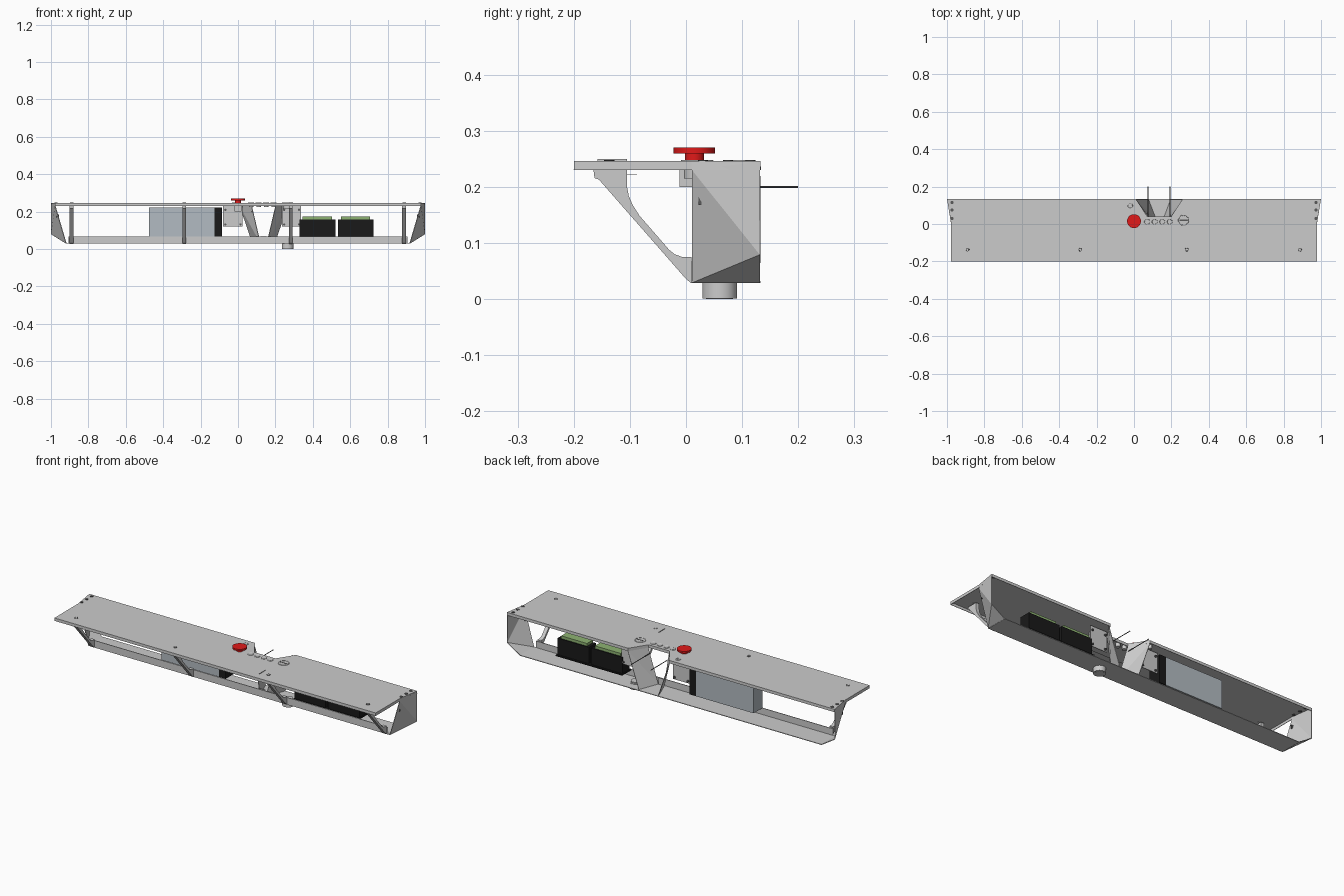
import bpy, bmesh, math
from mathutils import Vector

if "Cube" in bpy.data.objects:
    bpy.data.objects.remove(bpy.data.objects["Cube"])


def mat(name, rgb):
    m = bpy.data.materials.new(name)
    m.diffuse_color = (*rgb, 1)
    m.use_nodes = True
    m.node_tree.nodes["Principled BSDF"].inputs["Base Color"].default_value = m.diffuse_color
    return m


RED = mat("red", (0.75, 0.01, 0.01))
BLACK = mat("black", (0.01, 0.01, 0.01))
GREEN = mat("green", (0.27, 0.45, 0.17))
BLUE = mat("blue_grey", (0.45, 0.5, 0.54))
PALE = mat("pale", (0.75, 0.75, 0.75))
DARK = mat("dark", (0.1, 0.1, 0.1))


def mesh(name, verts, faces, material=None, thick=0):
    me = bpy.data.meshes.new(name)
    me.from_pydata(verts, [], faces)
    bm = bmesh.new()
    bm.from_mesh(me)
    bmesh.ops.recalc_face_normals(bm, faces=bm.faces)
    bm.to_mesh(me)
    bm.free()
    ob = bpy.data.objects.new(name, me)
    bpy.context.collection.objects.link(ob)
    if material:
        me.materials.append(material)
    if thick:
        s = ob.modifiers.new("sheet", 'SOLIDIFY')
        s.thickness, s.offset = thick, 0
    return ob


def box(name, x, y, z, material=None):
    v = [(a, b, c) for a in x for b in y for c in z]
    f = [(0, 1, 3, 2), (4, 6, 7, 5), (0, 4, 5, 1), (2, 3, 7, 6), (0, 2, 6, 4), (1, 5, 7, 3)]
    return mesh(name, v, f, material)


def cyl(name, p, q, r, material=None, n=32):
    p, q = Vector(p), Vector(q)
    bpy.ops.mesh.primitive_cylinder_add(vertices=n, radius=r, depth=(q - p).length, location=(p + q) / 2)
    ob = bpy.context.object
    ob.name = name
    ob.rotation_euler = (q - p).to_track_quat('Z', 'Y').to_euler()
    bpy.ops.object.shade_smooth_by_angle()
    if material:
        ob.data.materials.append(material)
    return ob


def ring(name, x, y, z, r, t, material=None):
    bpy.ops.mesh.primitive_torus_add(major_radius=r, minor_radius=t, major_segments=32,
                                     minor_segments=8, location=(x, y, z))
    ob = bpy.context.object
    ob.name = name
    bpy.ops.object.shade_smooth_by_angle()
    if material:
        ob.data.materials.append(material)


def prism_x(name, profile, x0, x1, material=None):
    n = len(profile)
    v = [(x, y, z) for x in (x0, x1) for y, z in profile]
    f = [tuple(range(n)), tuple(range(n, 2 * n))]
    f += [(i, (i + 1) % n, (i + 1) % n + n, i + n) for i in range(n)]
    return mesh(name, v, f, material)


# Folded sheet top with rear notch and turned-down rim
outline = [(-.978, -.199), (.978, -.199), (.978, .01), (.998, .132), (.26, .132),
           (.2, .04), (.07, .04), (.01, .132), (-.998, .132), (-.978, .01)]
n = len(outline)
verts = [(x, y, .2455) for x, y in outline] + [(x, y, .2305) for x, y in outline]
mesh("top_plate", verts, [tuple(range(n))] +
     [(i, (i + 1) % n, (i + 1) % n + n, i + n) for i in range(n)], thick=.003)

# Base channel: floor and front lip
box("base_floor", (-.918, .918), (.01, .133), (.0286, .032))
box("base_front_lip", (-.906, .906), (.01, .0135), (.0286, .068))

# Faceted end panels, screws and rim strips
for s, side in ((-1, "left"), (1, "right")):
    v = [(s * .977, .011, .2305), (s * .998, .132, .245), (s * .998, .132, .08),
         (s * .918, .011, .030), (s * .918, .132, .030)]
    mesh("end_panel_" + side, v, [(0, 1, 2), (0, 2, 3), (3, 2, 4)], thick=.0035)
    box("end_slot_" + side, (s * .958, s * .971), (.022, .028), (.168, .186), DARK)
    for y in (.03, .075, .115):
        cyl("end_screw_" + side, (s * .973, y, .243), (s * .973, y, .2485), .009, DARK, 16)

# Curved front brackets
profile = [(-.165, .231), (-.105, .231), (-.105, .2), (-.102, .184), (-.095, .168), (-.083, .149),
           (-.03, .088), (-.02, .08), (-.006, .075), (.01, .075), (.01, .028),
           (.0, .036), (-.155, .213), (-.163, .216)]
for x in (-.89, -.287, .282, .888):
    prism_x("front_bracket", profile, x - .01, x + .01)
    ring("bracket_washer", x, -.137, .247, .008, .0015, DARK)
    cyl("bracket_screw", (x, -.137, .244), (x, -.137, .248), .006)

# Slanted notch panels under the top
for s, side in ((-1, "left"), (1, "right")):
    c = .137
    mesh("notch_panel_" + side,
         [(c + s * .128, .13, .232), (c + s * .064, .042, .232),
          (c + s * .018, .02, .034), (c + s * .06, .13, .034)],
         [(0, 1, 2), (0, 2, 3)], thick=.003)
    # Component mounting plates with bolts
    x0, x1 = (-.08, .025) if s < 0 else (.235, .338)
    box("mount_plate_" + side, (x0, x1), (.075, .079), (.12, .232))
    for x in (x0 + .012, x1 - .012):
        for z in (.132, .21):
            cyl("mount_bolt", (x, .07, z), (x, .085, z), .006, DARK, 12)
box("notch_front_panel", (.121, .153), (.018, .021), (.034, .07))

# Power supply box with black end
box("supply_box", (-.475, -.125), (.014, .09), (.068, .223), BLUE)
box("supply_end", (-.125, -.085), (.014, .09), (.068, .223), BLACK)

# Two terminal units with green boards
for x in (.33, .535):
    box("unit_body", (x, x + .19), (.02, .082), (.06, .158), BLACK)
    box("unit_board", (x + .015, x + .172), (.026, .076), (.158, .173), GREEN)
box("unit_tray", (.325, .73), (.014, .092), (.062, .068), BLACK)

# Emergency stop button
cyl("stop_stem", (0, .015, .246), (0, .015, .261), .017, RED)
cyl("stop_head", (0, .015, .26), (0, .015, .27), .037, RED, 48)
box("stop_body", (-.02, .02), (-.012, .03), (.2, .231))

# Row of push buttons, socket and small key switch
for i in range(4):
    x = .07 + .04 * i
    ring("button_ring", x, .012, .2465, .014, .0018)
    cyl("button_cap", (x, .012, .225), (x, .012, .248), .012, PALE)
ring("socket_ring", .265, .02, .2465, .027, .002)
cyl("socket_face", (.265, .02, .215), (.265, .02, .2475), .024)
box("socket_bar", (.243, .287), (.017, .023), (.247, .2485), DARK)
ring("switch_ring", -.02, .097, .2465, .012, .0018)
cyl("switch_cap", (-.02, .097, .225), (-.02, .097, .248), .009, PALE)

# Thin rods reaching out of the notch
for x in (.075, .193):
    cyl("notch_rod", (x, .04, .2), (x, .2, .2), .002, DARK, 8)

# Thin card behind the front edge and fin through the top
box("thin_card", (-.04, .235), (-.155, -.087), (.2215, .2225))
box("top_fin", (.2395, .2405), (-.158, -.105), (.222, .2495))

# Cable gland under the base
cyl("base_foot", (.265, .06, .001), (.265, .06, .034), .031, None, 48)
cyl("base_foot_core", (.265, .06, 0), (.265, .06, .04), .024)
